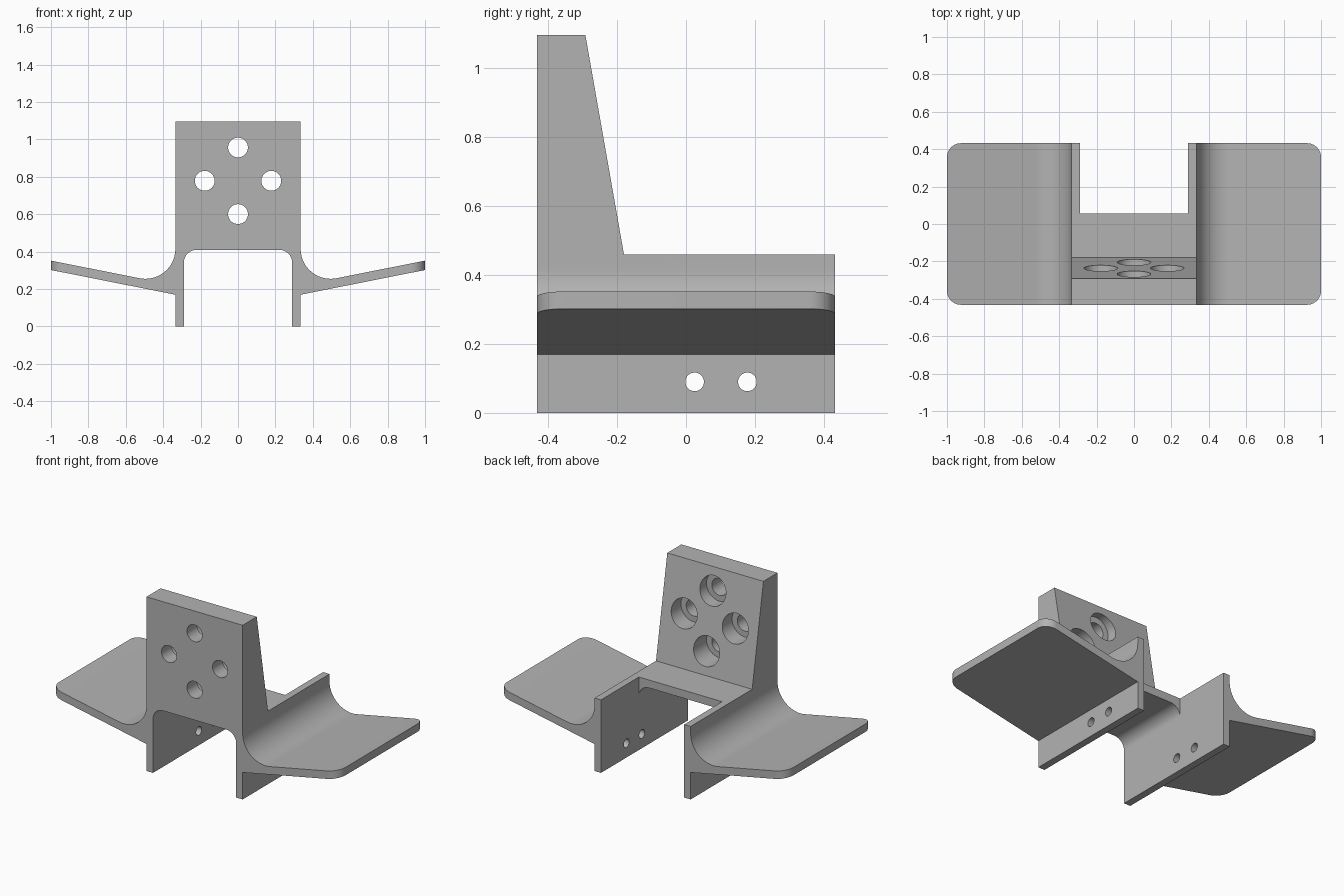
import bpy, bmesh, math
from mathutils import Vector

cube = bpy.data.objects.get("Cube")
if cube:
    bpy.data.objects.remove(cube, do_unlink=True)

DEPTH = 0.432                      # half length along y
WALL, INNER = 0.335, 0.29          # outer and inner faces of the channel
DECK, UNDER, TOP = 0.46, 0.41, 1.097

grey = bpy.data.materials.new("plain grey")
grey.use_nodes = True
grey.diffuse_color = (0.45, 0.45, 0.45, 1)
grey.node_tree.nodes["Principled BSDF"].inputs["Base Color"].default_value = grey.diffuse_color


def make_object(name, bm):
    bmesh.ops.recalc_face_normals(bm, faces=bm.faces)
    mesh = bpy.data.meshes.new(name)
    bm.to_mesh(mesh)
    bm.free()
    mesh.materials.append(grey)
    obj = bpy.data.objects.new(name, mesh)
    bpy.context.collection.objects.link(obj)
    return obj


def prism(points, offset):
    """Extrude a closed outline along the offset vector."""
    bm = bmesh.new()
    face = bm.faces.new([bm.verts.new(p) for p in points])
    new = bmesh.ops.extrude_face_region(bm, geom=[face])["geom"]
    verts = [v for v in new if isinstance(v, bmesh.types.BMVert)]
    bmesh.ops.translate(bm, verts=verts, vec=offset)
    return bm


def arc(cx, cz, r, start, end, steps):
    angles = [math.radians(start + (end - start) * i / steps) for i in range(steps + 1)]
    return [(cx + r * math.cos(a), cz + r * math.sin(a)) for a in angles]


def bore(name, start, end, radius):
    """Round cutter between two points."""
    a, b = Vector(start), Vector(end)
    bm = bmesh.new()
    bmesh.ops.create_cone(bm, cap_ends=True, segments=48, radius1=radius,
                          radius2=radius, depth=(b - a).length)
    bmesh.ops.rotate(bm, verts=bm.verts, matrix=(b - a).to_track_quat("Z", "Y").to_matrix())
    bmesh.ops.translate(bm, verts=bm.verts, vec=(a + b) / 2)
    return make_object(name, bm)


def combine(target, tool, operation):
    mod = target.modifiers.new("combine", "BOOLEAN")
    mod.operation, mod.solver, mod.object = operation, "EXACT", tool
    bpy.context.view_layer.objects.active = target
    bpy.ops.object.modifier_apply(modifier=mod.name)
    bpy.data.objects.remove(tool, do_unlink=True)


# Channel and wings: half outline from the underside centre to the deck centre
half = arc(0.22, 0.34, 0.07, 90, 0, 10)
half += [(INNER, 0), (WALL, 0), (WALL, 0.17), (1, 0.302), (1, 0.352)]
half += arc(0.495, 0.415, 0.16, -79, -180, 20)
half += [(WALL, DECK)]
outline = half + [(-x, z) for x, z in reversed(half)]
bm = prism([(x, -DEPTH, z) for x, z in outline], (0, 2 * DEPTH, 0))

# Rounded wing tips
tips = [e for e in bm.edges
        if all(abs(v.co.x) > 0.99 for v in e.verts)
        and abs(e.verts[0].co.y - e.verts[1].co.y) < 0.01]
bmesh.ops.bevel(bm, geom=tips, offset=0.075, offset_type="OFFSET",
                segments=10, profile=0.5, affect="EDGES")
bracket = make_object("mounting_bracket", bm)

# Open notch at the back of the deck
notch = prism([(-INNER, 0.055, 0.2), (INNER, 0.055, 0.2),
               (INNER, 0.055, 0.6), (-INNER, 0.055, 0.6)], (0, 0.6, 0))
combine(bracket, make_object("notch_cutter", notch), "DIFFERENCE")

# Tapered upright plate
side = [(-DEPTH, 0.43), (-0.18, 0.43), (-0.18, DECK), (-0.292, TOP), (-DEPTH, TOP)]
plate = prism([(-WALL, y, z) for y, z in side], (2 * WALL, 0, 0))
combine(bracket, make_object("upright_plate", plate), "UNION")

# Counterbored holes in the upright
for x, z in [(0, 0.957), (-0.178, 0.779), (0.178, 0.779), (0, 0.601)]:
    combine(bracket, bore("hole_cutter", (x, -0.6, z), (x, 0, z), 0.053), "DIFFERENCE")
    combine(bracket, bore("counterbore_cutter", (x, -0.332, z), (x, 0, z), 0.09), "DIFFERENCE")

# Cross holes through both channel walls
for y in (0.025, 0.178):
    combine(bracket, bore("cross_hole_cutter", (-0.5, y, 0.09), (0.5, y, 0.09), 0.027), "DIFFERENCE")

bpy.ops.object.select_all(action="DESELECT")
bracket.select_set(True)
bpy.context.view_layer.objects.active = bracket
bpy.ops.object.shade_smooth_by_angle(angle=math.radians(30))
